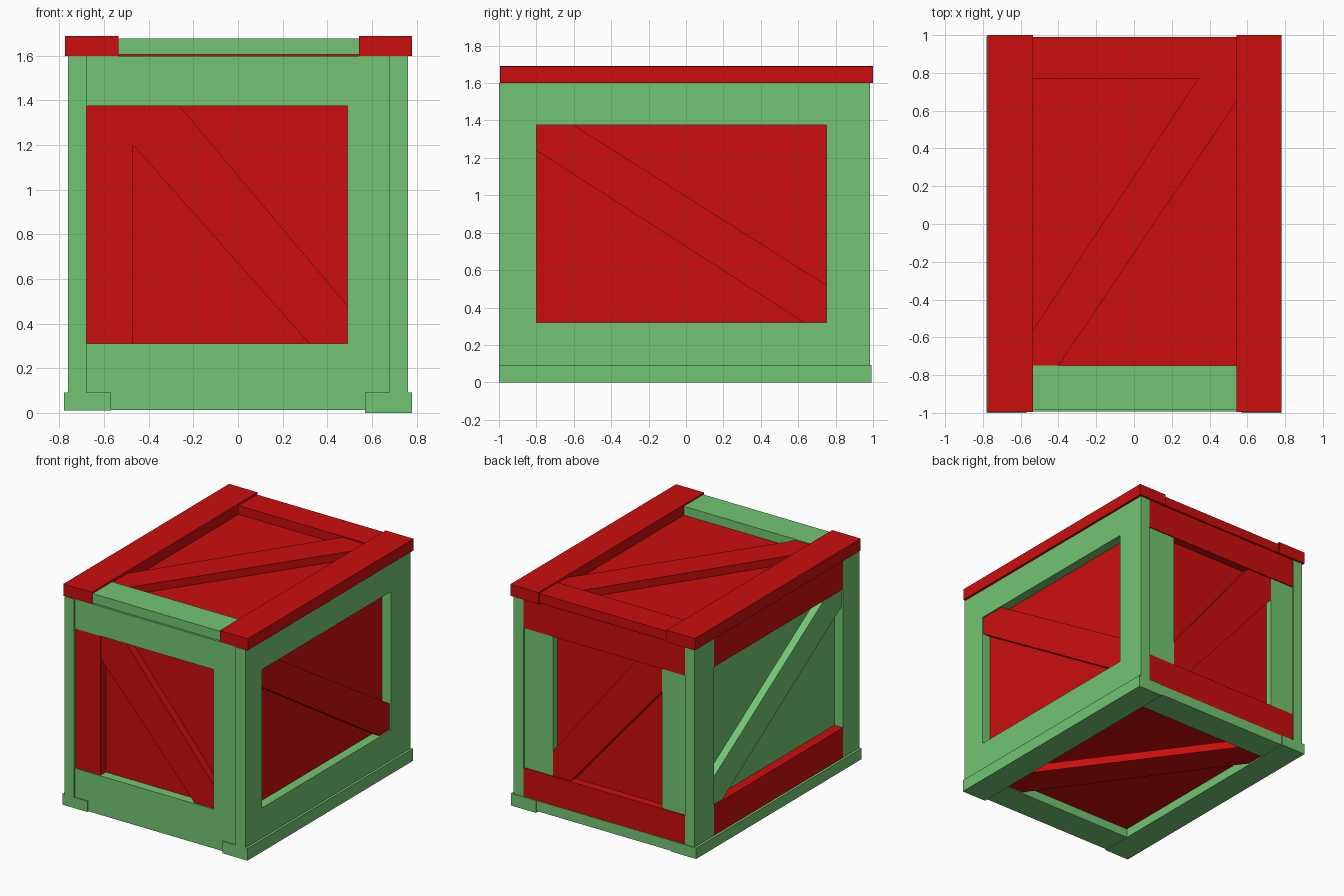
import bpy

if "Cube" in bpy.data.objects:
    bpy.data.objects.remove(bpy.data.objects["Cube"])


def material(name, rgb):
    m = bpy.data.materials.new(name)
    m.diffuse_color = (*rgb, 1)
    m.use_nodes = True
    m.node_tree.nodes["Principled BSDF"].inputs["Base Color"].default_value = m.diffuse_color
    return m


RED = material("red_paint", (0.6, 0.004, 0.004))
GREEN = material("green_paint", (0.17, 0.56, 0.17))


def prism(name, axis, lo, hi, pts, mat):
    """Extrude a 2D outline along an axis; outline uses the other two axes in order."""
    def place(p, d):
        v = list(p)
        v.insert(axis, d)
        return v
    n = len(pts)
    if (sum(pts[i][0] * pts[(i + 1) % n][1] - pts[(i + 1) % n][0] * pts[i][1]
            for i in range(n)) > 0) == (axis == 1):
        pts = pts[::-1]
    verts = [place(p, lo) for p in pts] + [place(p, hi) for p in pts]
    faces = [list(range(n))[::-1], list(range(n, 2 * n))]
    faces += [[i, (i + 1) % n, (i + 1) % n + n, i + n] for i in range(n)]
    me = bpy.data.meshes.new(name)
    me.from_pydata(verts, [], faces)
    me.materials.append(mat)
    ob = bpy.data.objects.new(name, me)
    bpy.context.collection.objects.link(ob)
    return ob


def box(name, x, y, z, mat):
    return prism(name, 2, z[0], z[1],
                 [(x[0], y[0]), (x[1], y[0]), (x[1], y[1]), (x[0], y[1])], mat)


# Inner panelled body: red, with a green left panel
core = box("inner_panels", (-0.69, 0.69), (-0.92, 0.92), (0.08, 1.61), RED)
core.data.materials.append(GREEN)
for f in core.data.polygons:
    if f.normal.x < -0.5:
        f.material_index = 1

# Side frames: two full-height posts with rails between
for side, s, rail in (("right", 1, GREEN), ("left", -1, RED)):
    x = sorted((s * 0.68, s * 0.762))
    box(side + "_front_post", x, (-1.0, -0.8), (0.09, 1.6), GREEN)
    box(side + "_back_post", x, (0.75, 0.985), (0.09, 1.6), GREEN)
    box(side + "_top_rail", x, (-0.8, 0.75), (1.375, 1.6), rail)
    box(side + "_bottom_rail", x, (-0.8, 0.75), (0.09, 0.32), rail)
    x = sorted((s * 0.68, s * 0.75))
    prism(side + "_brace", 0, x[0], x[1],
          [(-0.8, 1.375), (-0.8, 1.24), (0.63, 0.32), (0.75, 0.32), (0.75, 0.52), (-0.6, 1.375)],
          RED if s > 0 else GREEN)

# Front frame
fy = (-0.992, -0.91)
box("front_top_rail", (-0.685, 0.49), fy, (1.375, 1.6), GREEN)
box("front_bottom_rail", (-0.685, 0.49), fy, (0.09, 0.31), GREEN)
box("front_right_post", (0.49, 0.685), fy, (0.09, 1.6), GREEN)
box("front_left_post", (-0.69, -0.47), (-0.985, -0.91), (0.31, 1.375), RED)
prism("front_brace", 1, -0.98, -0.91,
      [(-0.47, 1.375), (-0.47, 1.2), (0.32, 0.31), (0.49, 0.31), (0.49, 0.48), (-0.26, 1.375)], RED)

# Back frame
by = (0.91, 0.982)
box("back_top_rail", (-0.685, 0.685), by, (1.375, 1.6), RED)
box("back_bottom_rail", (-0.685, 0.685), by, (0.09, 0.31), RED)
box("back_left_post", (-0.685, -0.48), (0.91, 0.975), (0.31, 1.375), GREEN)
box("back_right_post", (0.44, 0.685), (0.91, 0.975), (0.31, 1.375), GREEN)
prism("back_brace", 1, 0.91, 0.97,
      [(-0.48, 1.375), (-0.48, 1.2), (0.29, 0.31), (0.44, 0.31), (0.44, 0.5), (-0.26, 1.375)], RED)

# Lid frame
box("lid_left_plank", (-0.775, -0.535), (-0.995, 1.0), (1.6, 1.69), RED)
box("lid_right_plank", (0.543, 0.78), (-0.995, 1.0), (1.6, 1.688), RED)
box("lid_front_plank", (-0.535, 0.543), (-0.985, -0.75), (1.605, 1.677), GREEN)
box("lid_back_plank", (-0.535, 0.543), (0.77, 0.99), (1.605, 1.677), RED)
prism("lid_brace", 2, 1.6, 1.67,
      [(-0.535, -0.75), (-0.4, -0.75), (0.543, 0.65), (0.543, 0.77), (0.34, 0.77), (-0.535, -0.56)], RED)

# Base frame
box("base_left_skid", (-0.78, -0.57), (-1.0, 0.992), (0.01, 0.092), GREEN)
box("base_right_skid", (0.57, 0.78), (-1.0, 0.992), (0.0, 0.092), GREEN)
box("base_front_plank", (-0.57, 0.57), (-0.99, -0.76), (0.012, 0.09), GREEN)
box("base_back_plank", (-0.57, 0.57), (0.76, 0.985), (0.012, 0.09), GREEN)
prism("base_brace", 2, 0.02, 0.09,
      [(0.57, -0.76), (0.57, -0.52), (-0.37, 0.76), (-0.57, 0.76), (-0.57, 0.62), (0.42, -0.76)], RED)
